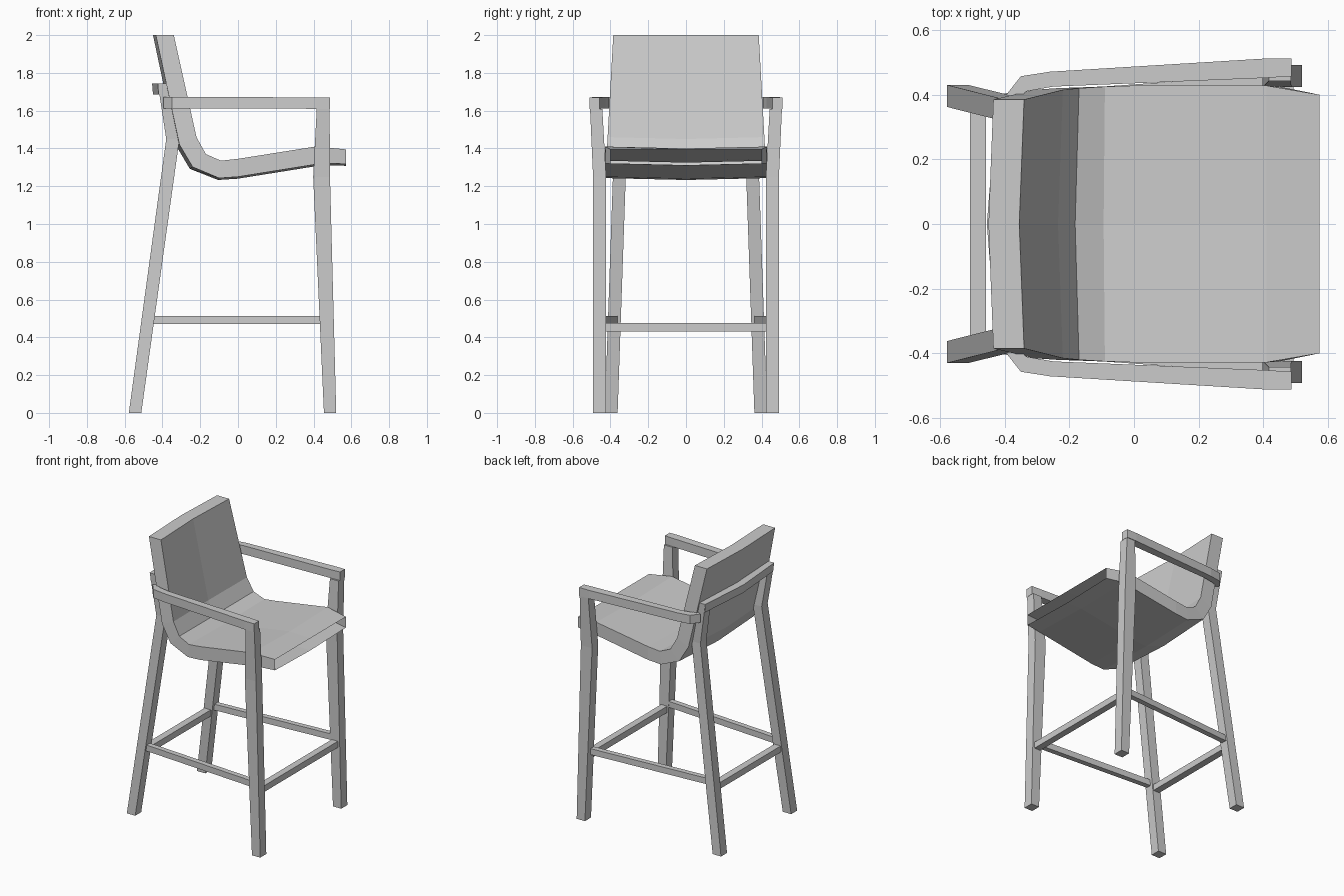
import bpy, bmesh

if "Cube" in bpy.data.objects:
    bpy.data.objects.remove(bpy.data.objects["Cube"])


def finish(name, bm, mirror=False):
    bmesh.ops.recalc_face_normals(bm, faces=bm.faces)
    mesh = bpy.data.meshes.new(name)
    bm.to_mesh(mesh)
    bm.free()
    ob = bpy.data.objects.new(name, mesh)
    bpy.context.collection.objects.link(ob)
    if mirror:
        mod = ob.modifiers.new("Mirror", "MIRROR")
        mod.use_axis = (False, True, False)
        mod.use_clip = False
        mod.use_mirror_merge = False
    return ob


def loft(name, rings, mirror=False):
    """Skin a chain of closed rings and cap both ends."""
    bm = bmesh.new()
    vs = [[bm.verts.new(p) for p in r] for r in rings]
    n = len(vs[0])
    for a, b in zip(vs, vs[1:]):
        for i in range(n):
            j = (i + 1) % n
            bm.faces.new((a[i], a[j], b[j], b[i]))
    bm.faces.new(vs[0])
    bm.faces.new(vs[-1])
    return finish(name, bm, mirror)


def flat_ring(x0, x1, y0, y1, z):
    return [(x0, y0, z), (x1, y0, z), (x1, y1, z), (x0, y1, z)]


def side_ring(x_in, x_out, y_in, y_out, z0, z1):
    return [(x_in, y_in, z0), (x_out, y_out, z0), (x_out, y_out, z1), (x_in, y_in, z1)]


# Seat shell: side profile (x, z, half width), upper face then lower face
upper = [(-.34, 2.0, .385), (-.22, 1.46, .415), (-.17, 1.37, .42), (-.09, 1.335, .425),
         (0, 1.345, .428), (.41, 1.41, .428), (.573, 1.395, .40)]
lower = [(.573, 1.318, .40), (.45, 1.322, .425), (0, 1.25, .428), (-.10, 1.243, .425),
         (-.24, 1.302, .42), (-.31, 1.42, .415), (-.435, 2.0, .385)]
bm = bmesh.new()
rows = []
for x, z, w in upper + lower:
    back = min(1, max(0, (-.05 - x) / .15))      # the middle dips back or down
    front = 0 if x > .5 and z > 1.35 else 1
    mid = (x - .015 * back, 0, z - (.01 * front if z < 1.9 else 0))
    rows.append([bm.verts.new(p) for p in ((x, -w, z), mid, (x, w, z))])
n = len(rows)
for i in range(n):
    if i == len(upper) - 1:                      # front edge is open
        continue
    a, b = rows[i], rows[(i + 1) % n]
    for k in range(2):
        bm.faces.new((a[k], a[k + 1], b[k + 1], b[k]))
for k in (0, 2):                                 # side walls, as strips
    for i in range(len(upper) - 1):
        bm.faces.new((rows[i][k], rows[i + 1][k], rows[n - 2 - i][k], rows[n - 1 - i][k]))
finish("seat_shell", bm)

# Front legs, kinking outward above the seat
loft("front_leg", [flat_ring(.455, .52, .423, .492, 0),
                   flat_ring(.398, .487, .423, .492, 1.25),
                   flat_ring(.417, .485, .443, .508, 1.61)], True)

# Rear legs, leaning in and then bending back behind the backrest
loft("rear_leg", [flat_ring(-.578, -.512, .362, .43, 0),
                  flat_ring(-.38, -.31, .312, .38, 1.45),
                  flat_ring(-.425, -.37, .325, .39, 1.745)], True)

# Armrests
loft("armrest", [side_ring(.487, .487, .457, .512, 1.61, 1.67),
                 side_ring(.41, .41, .452, .512, 1.61, 1.67),
                 side_ring(-.25, -.26, .425, .471, 1.612, 1.673),
                 side_ring(-.335, -.35, .41, .457, 1.612, 1.673),
                 side_ring(-.355, -.395, .38, .40, 1.612, 1.673)], True)

# Curved rail behind the backrest
loft("back_rail", [[(x0, y, 1.685), (x1, y, 1.685), (x1 - .01, y, 1.745), (x0 - .005, y, 1.745)]
                   for y, x0, x1 in ((-.385, -.42, -.37), (0, -.45, -.39), (.385, -.42, -.37))])

# Side stretchers, splayed toward the front
loft("side_stretcher", [side_ring(-.46, -.46, .362, .40, .47, .513),
                        side_ring(.45, .45, .425, .463, .47, .513)], True)

# Cross stretchers between the leg pairs
for name, x0, x1, w in (("front_stretcher", .445, .493, .43), ("rear_stretcher", -.507, -.457, .36)):
    loft(name, [flat_ring(x0, x1, -w, w, .43), flat_ring(x0, x1, -w, w, .475)])
